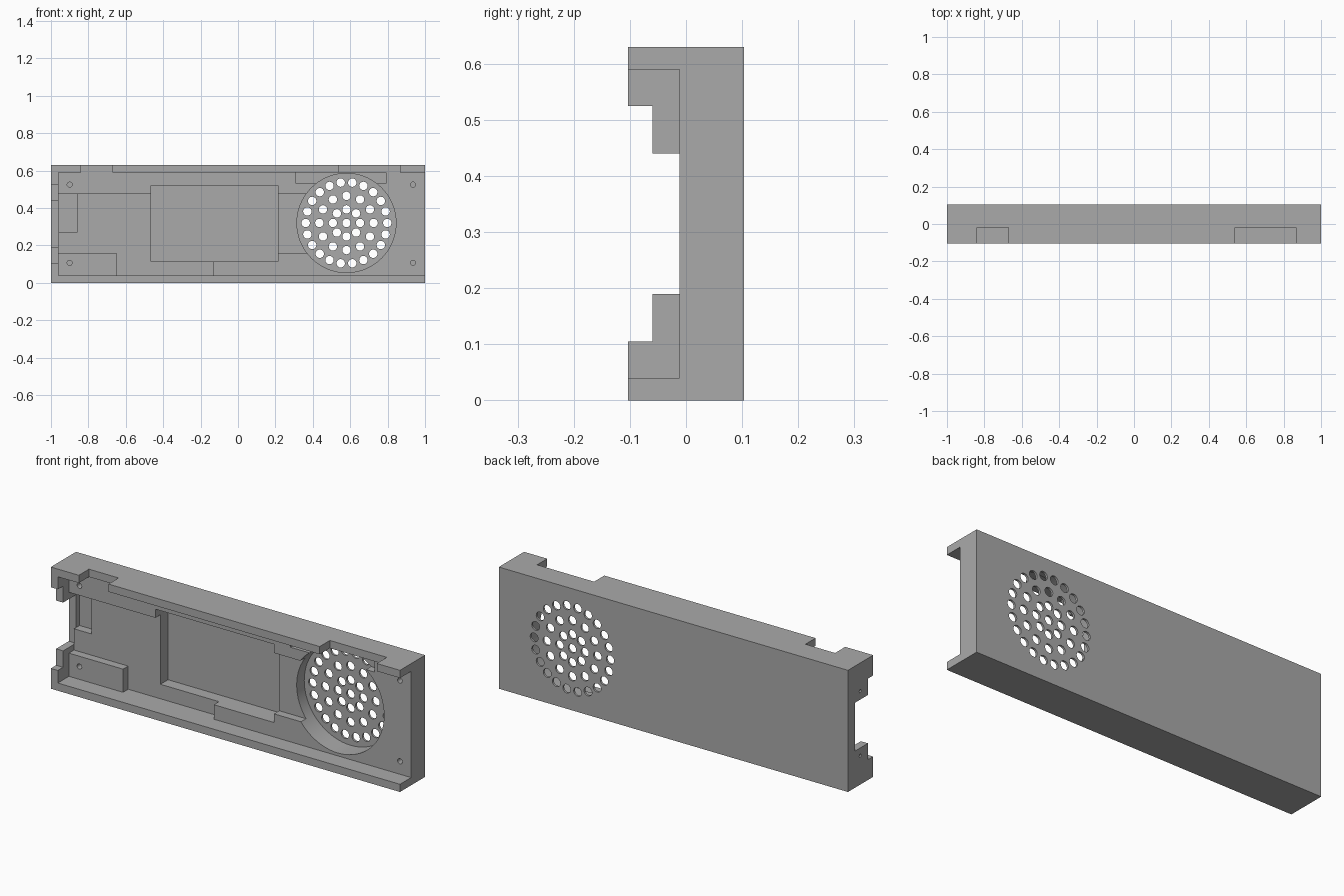
import bpy, bmesh, math
from mathutils import Matrix, Vector

if "Cube" in bpy.data.objects:
    bpy.data.objects.remove(bpy.data.objects["Cube"])

W, D, H = 2.0, 0.206, 0.63
FRONT = -0.2           # cutters start in front of the shell
FLOOR = 0.092          # deepest pocket, leaves a thin back skin


def add_box(bm, lo, hi):
    lo, hi = Vector(lo), Vector(hi)
    m = Matrix.Translation((lo + hi) / 2) @ Matrix.Diagonal((*(hi - lo), 1))
    bmesh.ops.create_cube(bm, size=1, matrix=m)


def add_cyl(bm, centre, r, length, axis, segs):
    rot = Matrix.Rotation(math.pi / 2, 4, 'X' if axis == 'Y' else 'Y')
    bmesh.ops.create_cone(bm, cap_ends=True, segments=segs, radius1=r, radius2=r,
                          depth=length, matrix=Matrix.Translation(centre) @ rot)


def to_object(bm, name):
    bmesh.ops.recalc_face_normals(bm, faces=bm.faces)
    me = bpy.data.meshes.new(name)
    bm.to_mesh(me)
    bm.free()
    ob = bpy.data.objects.new(name, me)
    bpy.context.collection.objects.link(ob)
    return ob


def cut(target, bm):
    """Subtract a temporary cutter from the target and delete it."""
    cutter = to_object(bm, "cutter")
    cutter.hide_render = True
    mod = target.modifiers.new("cut", 'BOOLEAN')
    mod.operation, mod.solver, mod.object = 'DIFFERENCE', 'EXACT', cutter
    bpy.context.view_layer.objects.active = target
    bpy.ops.object.modifier_apply(modifier=mod.name)
    bpy.data.objects.remove(cutter)


# outer block
bm = bmesh.new()
add_box(bm, (-W / 2, -D / 2, 0), (W / 2, D / 2, H))
shell = to_object(bm, "speaker_case_half")
grey = bpy.data.materials.new("plain grey")
grey.diffuse_color = (0.4, 0.4, 0.4, 1)
grey.use_nodes = True
grey.node_tree.nodes["Principled BSDF"].inputs["Base Color"].default_value = grey.diffuse_color
shell.data.materials.append(grey)

# rectangular pockets: x0, x1, z0, z1, floor y
pockets = [
    (-0.96, 1.10, 0.04, 0.59, -0.012),     # main channel, open at the right end
    (-0.96, 0.45, 0.16, 0.475, 0.03),      # long middle recess
    (-0.65, -0.13, 0.04, 0.30, 0.03),      # lower recess
    (0.31, 0.79, 0.53, 0.59, 0.03),        # recess above the speaker
    (-0.465, 0.215, 0.115, 0.52, FLOOR),   # deep centre bay
    (-0.96, -0.86, 0.27, 0.475, 0.075),    # left pocket
    (-1.10, -0.95, 0.105, 0.525, -0.06),   # stepped opening in the left wall
    (-1.10, -0.96, 0.19, 0.44, 0.044),
    (-0.84, -0.67, 0.57, 0.70, -0.02),     # notches in the top wall
    (0.54, 0.867, 0.57, 0.70, -0.02),
]
for x0, x1, z0, z1, y in pockets:
    bm = bmesh.new()
    add_box(bm, (x0, FRONT, z0), (x1, y, z1))
    cut(shell, bm)

# round speaker seat
SX, SZ = 0.58, 0.32
bm = bmesh.new()
add_cyl(bm, (SX, (FRONT + FLOOR) / 2, SZ), 0.265, FLOOR - FRONT, 'Y', 72)
cut(shell, bm)

# grille holes in rings
bm = bmesh.new()
for radius, count in ((0, 1), (0.0725, 8), (0.145, 12), (0.218, 22)):
    for i in range(count):
        a = 2 * math.pi * i / count
        add_cyl(bm, (SX + radius * math.cos(a), 0.1, SZ + radius * math.sin(a)),
                0.0225, 0.1, 'Y', 24)
cut(shell, bm)

# screw holes in the floor, and pin holes in the left end
bm = bmesh.new()
for x in (-0.9, 0.936):
    for z in (0.107, 0.525):
        add_cyl(bm, (x, -0.01, z), 0.0135, 0.12, 'Y', 20)
cut(shell, bm)
bm = bmesh.new()
for z in (0.15, 0.484):
    add_cyl(bm, (-1.0, 0.003, z), 0.008, 0.06, 'X', 16)
cut(shell, bm)

# smooth the round walls, keep all other edges sharp
bpy.ops.object.select_all(action='DESELECT')
shell.select_set(True)
bpy.context.view_layer.objects.active = shell
bpy.ops.object.shade_smooth_by_angle(angle=math.radians(30))
